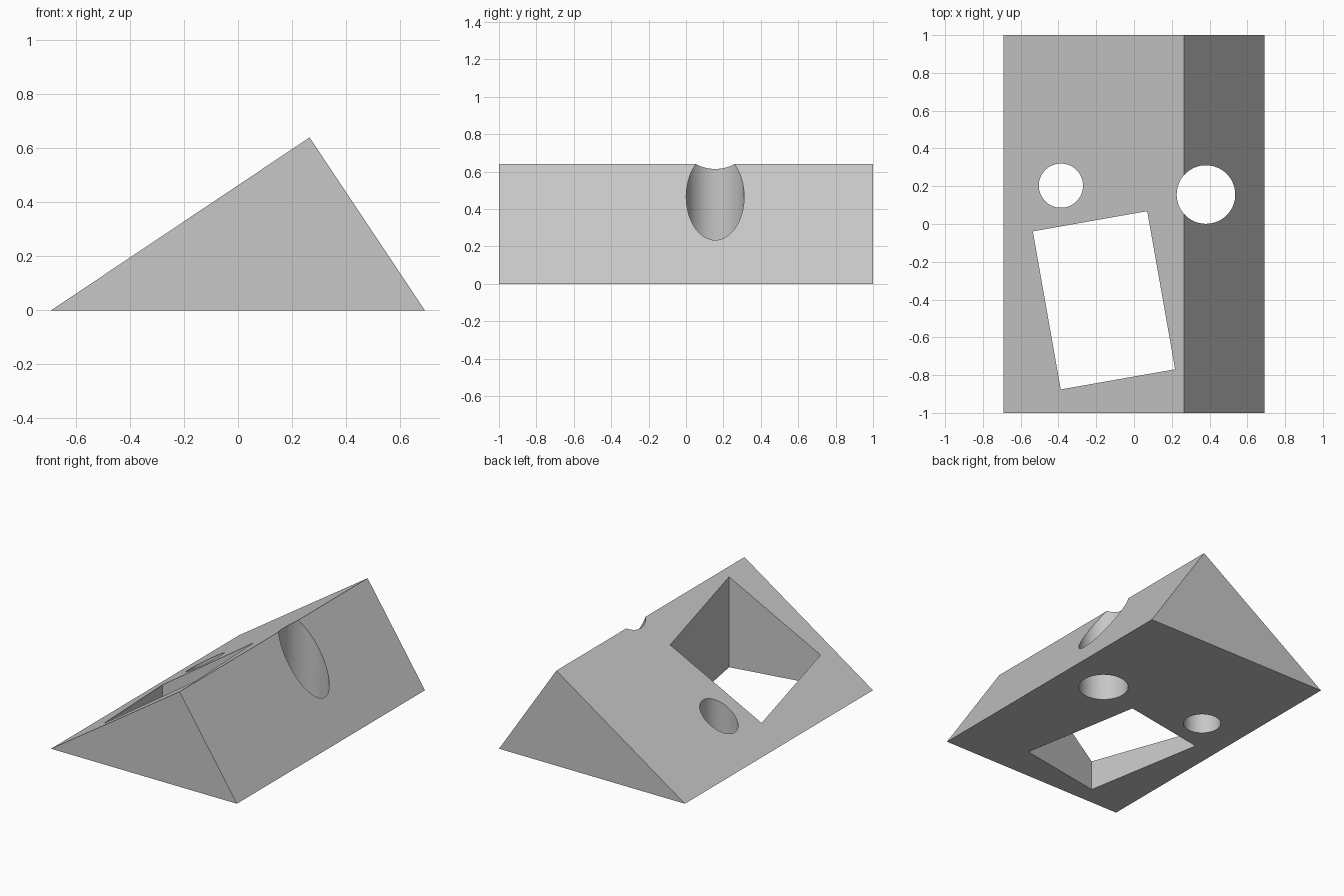
import bpy
import bmesh
from math import radians

cube = bpy.data.objects.get("Cube")
if cube:
    bpy.data.objects.remove(cube, do_unlink=True)

grey = bpy.data.materials.new("plain grey")
grey.use_nodes = True
colour = (0.57, 0.57, 0.57, 1)
grey.diffuse_color = colour
grey.node_tree.nodes["Principled BSDF"].inputs["Base Color"].default_value = colour

# Triangular wedge, extruded from front to back
bm = bmesh.new()
profile = [(-0.692, 0), (0.692, 0), (0.265, 0.64)]
face = bm.faces.new([bm.verts.new((x, -1, z)) for x, z in profile])
side = bmesh.ops.extrude_face_region(bm, geom=[face])
moved = [v for v in side["geom"] if isinstance(v, bmesh.types.BMVert)]
bmesh.ops.translate(bm, vec=(0, 2, 0), verts=moved)
bmesh.ops.recalc_face_normals(bm, faces=bm.faces)
mesh = bpy.data.meshes.new("wedge_block")
bm.to_mesh(mesh)
bm.free()
wedge = bpy.data.objects.new("wedge_block", mesh)
bpy.context.collection.objects.link(wedge)
mesh.materials.append(grey)


def cut_with(cutter, name):
    """Cut the helper out of the wedge, then remove it."""
    cutter.name = name
    cutter.hide_render = True
    cutter.data.materials.append(grey)
    mod = wedge.modifiers.new(name, "BOOLEAN")
    mod.operation = "DIFFERENCE"
    mod.solver = "EXACT"
    mod.object = cutter
    bpy.ops.object.select_all(action="DESELECT")
    wedge.select_set(True)
    bpy.context.view_layer.objects.active = wedge
    bpy.ops.object.modifier_apply(modifier=name)
    bpy.data.objects.remove(cutter, do_unlink=True)


# Slanted rectangular opening
bpy.ops.mesh.primitive_cube_add(size=1, location=(-0.159, -0.404, 0.3),
                                rotation=(0, 0, radians(10)))
opening = bpy.context.object
opening.scale = (0.615, 0.85, 2)
cut_with(opening, "rectangular_opening")

# Two vertical round holes, the larger one biting into the ridge
for name, x, y, radius in [("small_hole", -0.387, 0.203, 0.117),
                           ("ridge_hole", 0.381, 0.156, 0.155)]:
    bpy.ops.mesh.primitive_cylinder_add(vertices=64, radius=radius, depth=2,
                                        location=(x, y, 0.3))
    cut_with(bpy.context.object, name)

# Smooth hole walls, crisp edges
bpy.ops.object.select_all(action="DESELECT")
wedge.select_set(True)
bpy.context.view_layer.objects.active = wedge
bpy.ops.object.shade_smooth_by_angle(angle=radians(20))
